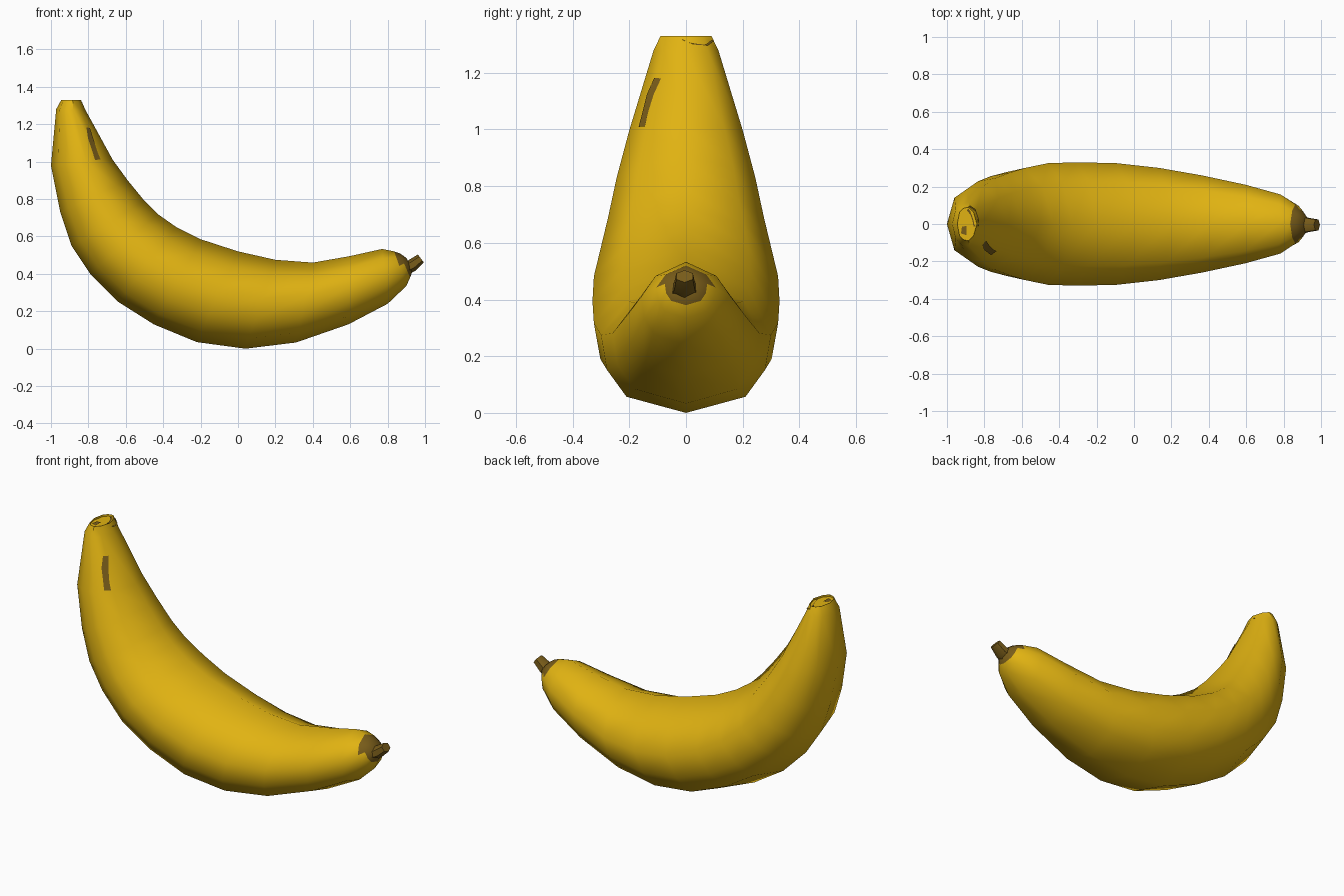
import bpy, bmesh, math
from mathutils import Vector
from mathutils.bvhtree import BVHTree

if "Cube" in bpy.data.objects:
    bpy.data.objects.remove(bpy.data.objects["Cube"])


def material(name, rgb):
    m = bpy.data.materials.new(name)
    m.diffuse_color = (*rgb, 1)
    m.use_nodes = True
    m.node_tree.nodes["Principled BSDF"].inputs["Base Color"].default_value = m.diffuse_color
    return m


yellow = material("ripe yellow", (0.75, 0.45, 0.006))
brown = material("dark brown", (0.19, 0.108, 0.01))


def add_object(name, bm, mats, angle):
    me = bpy.data.meshes.new(name)
    bm.to_mesh(me)
    ob = bpy.data.objects.new(name, me)
    bpy.context.collection.objects.link(ob)
    for m in mats:
        me.materials.append(m)
    bpy.ops.object.select_all(action='DESELECT')
    ob.select_set(True)
    bpy.context.view_layer.objects.active = ob
    bpy.ops.object.shade_smooth_by_angle(angle=math.radians(angle))
    return ob


# Sections along the fruit: outer x, z, inner x, z, half width
SECTIONS = [
    (-.945, 1.33, -.84, 1.33, .09), (-.972, 1.28, -.815, 1.275, .115),
    (-1, .98, -.67, 1.01, .20), (-.95, .73, -.59, .90, .245),
    (-.89, .55, -.50, .79, .275), (-.79, .40, -.43, .72, .30),
    (-.64, .25, -.33, .65, .325), (-.45, .13, -.20, .585, .33),
    (-.22, .035, 0, .52, .325), (.04, 0, .20, .475, .30),
    (.31, .033, .40, .46, .26), (.59, .13, .60, .495, .21),
    (.80, .24, .77, .533, .158), (.90, .335, .835, .52, .105),
    (.92, .38, .865, .51, .075), (.935, .42, .90, .485, .04)]
# Ridged cross-section: position from inner to outer side, share of half width
HALF = [(0, 0), (.17, .68), (.42, 1), (.68, .93), (.88, .70), (1, 0)]
RING = HALF + [(t, -w) for t, w in HALF[-2:0:-1]]
N = len(RING)

# Banana skin
bm = bmesh.new()
rings = []
for ox, oz, ix, iz, hw in SECTIONS:
    rings.append([bm.verts.new((ix + (ox - ix) * t, w * hw, iz + (oz - iz) * t))
                  for t, w in RING])
last = len(rings) - 2
for i in range(last + 1):
    for j in range(N):
        k = (j + 1) % N
        f = bm.faces.new((rings[i][j], rings[i][k], rings[i + 1][k], rings[i + 1][j]))
        # bruised stem end, reaching further on the inner side
        if i == last or (i == last - 1 and j in (0, 1, N - 1, N - 2)):
            f.material_index = 1
tip = bm.faces.new(rings[0])
end = bm.faces.new(rings[-1])
end.material_index = 1
# shallow dent in the blossom tip
bmesh.ops.inset_individual(bm, faces=[tip], thickness=.025)
bmesh.ops.translate(bm, verts=list(tip.verts), vec=(0, 0, -.012))
bmesh.ops.recalc_face_normals(bm, faces=bm.faces)
add_object("banana_skin", bm, [yellow, brown], 50)
tree = BVHTree.FromBMesh(bm)


# Brown spots: strips of point pairs dropped onto the skin
def spot(name, pairs, direction):
    d = Vector(direction).normalized()
    sb = bmesh.new()
    rows = []
    for pair in pairs:
        row = []
        for p in pair:
            hit, normal, _, _ = tree.ray_cast(Vector(p) + d * .4, -d)
            if hit is None:
                hit, normal, _, _ = tree.find_nearest(Vector(p))
            row.append(sb.verts.new(hit + normal * .004))
        rows.append(row)
    for a, b in zip(rows, rows[1:]):
        f = sb.faces.new((a[0], a[1], b[1], b[0]))
        f.normal_update()
        if f.normal.dot(d) < 0:
            f.normal_flip()
    add_object(name, sb, [brown], 40)


spot("side_bruise", [((-.815, -.105, 1.18), (-.79, -.095, 1.18)),
                     ((-.81, -.125, 1.12), (-.78, -.105, 1.12)),
                     ((-.79, -.14, 1.06), (-.765, -.115, 1.05)),
                     ((-.775, -.15, 1.005), (-.75, -.12, 1.005))], (.6, -1, .2))
spot("tip_bruise", [((-.88, .095, 1.31), (-.885, .075, 1.33)),
                    ((-.845, .075, 1.30), (-.865, .05, 1.33)),
                    ((-.83, .03, 1.305), (-.855, .02, 1.33)),
                    ((-.835, -.01, 1.315), (-.85, -.01, 1.33))], (.7, .2, 1))
spot("tip_scar", [((-.925, -.05, 1.33), (-.895, -.06, 1.33)),
                  ((-.92, -.015, 1.33), (-.895, -.01, 1.33))], (0, 0, 1))

# Stem: short bent six-sided stub flaring at its cut end
bm = bmesh.new()
axis = Vector((.8, 0, .6)).normalized()
up = Vector((-axis.z, 0, axis.x))
rows = []
for x, z, r in ((.895, .435, .042), (.93, .445, .034), (.978, .482, .027)):
    rows.append([bm.verts.new(Vector((x, -.005, z)) + up * r * math.cos(a)
                              + Vector((0, 1.25 * r * math.sin(a), 0)))
                 for a in (math.tau * k / 6 for k in range(6))])
for a, b in zip(rows, rows[1:]):
    for j in range(6):
        k = (j + 1) % 6
        bm.faces.new((a[j], a[k], b[k], b[j]))
bm.faces.new(rows[0])
bm.faces.new(rows[-1])
bmesh.ops.recalc_face_normals(bm, faces=bm.faces)
add_object("stem", bm, [brown], 50)
